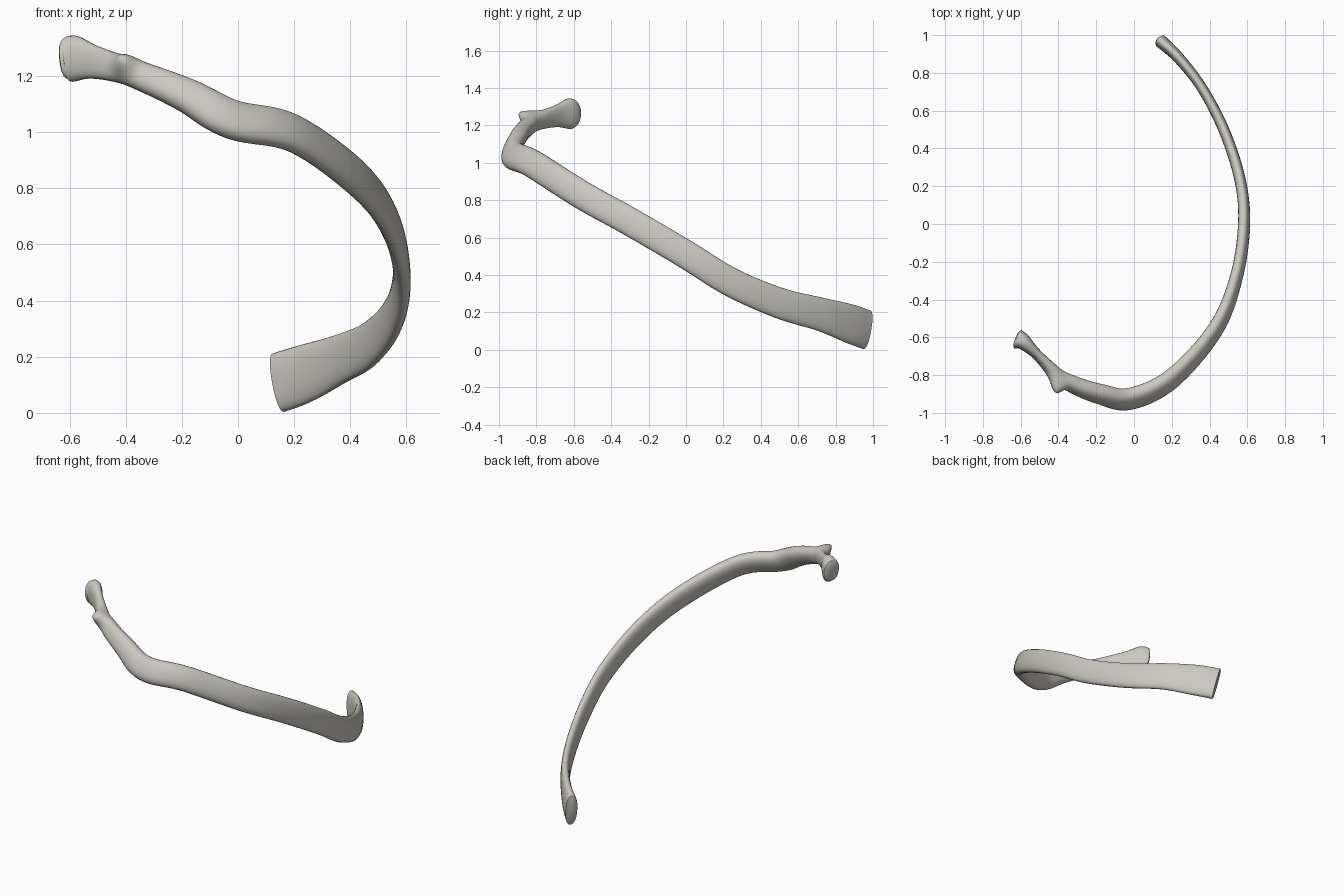
import bpy, bmesh, math
from mathutils import Vector

cube = bpy.data.objects.get("Cube")
if cube:
    bpy.data.objects.remove(cube, do_unlink=True)

# Stations along the bone: x, y, z, height, thickness, inward lean in degrees
STATIONS = [
    (-.615, -.61, 1.26, .14, .105, 0),
    (-.585, -.625, 1.262, .165, .085, 0),
    (-.515, -.69, 1.25, .12, .055, 5),
    (-.42, -.785, 1.225, .1, .07, 15),
    (-.32, -.85, 1.19, .105, .085, 25),
    (-.18, -.9, 1.13, .125, .095, 30),
    (-.02, -.925, 1.045, .15, .095, 30),
    (.2, -.82, .995, .15, .085, 25),
    (.43, -.56, .83, .152, .075, 15),
    (.54, -.29, .68, .152, .065, 8),
    (.583, 0, .51, .152, .062, 5),
    (.56, .24, .362, .155, .06, 0),
    (.475, .5, .25, .165, .058, 0),
    (.36, .72, .19, .18, .055, 0),
    (.24, .875, .14, .21, .06, 0),
    (.145, .965, .108, .215, .07, 0),
]
STEPS = 8
SIDES = 24


def spline(points, steps):
    """Catmull-Rom interpolation of every station value."""
    rows = []
    last = len(points) - 1
    for i in range(last):
        a, b, c, d = (points[min(max(i + k, 0), last)] for k in (-1, 0, 1, 2))
        for s in range(steps):
            t = s / steps
            rows.append([q + t * (r - p) / 2
                         + t * t * (p - 2.5 * q + 2 * r - w / 2)
                         + t ** 3 * (1.5 * (q - r) + (w - p) / 2)
                         for p, q, r, w in zip(a, b, c, d)])
    rows.append(list(points[-1]))
    return rows


def squash(v, power):
    return math.copysign(abs(v) ** power, v)


# Lofted shaft with neck and head
rows = spline(STATIONS, STEPS)
bm = bmesh.new()
rings = []
for i, row in enumerate(rows):
    before = rows[max(i - 1, 0)]
    after = rows[min(i + 1, len(rows) - 1)]
    tangent = (Vector(after[:3]) - Vector(before[:3])).normalized()
    level = Vector((0, 0, 1))
    level = (level - tangent * level.dot(tangent)).normalized()
    inward = level.cross(tangent)
    lean = math.radians(row[5])
    up = level * math.cos(lean) + inward * math.sin(lean)
    side = up.cross(tangent)
    ring = []
    for k in range(SIDES):
        a = math.tau * k / SIDES
        ring.append(bm.verts.new(
            Vector(row[:3])
            + up * squash(math.sin(a), .85) * row[3] / 2
            + side * squash(math.cos(a), .85) * row[4] / 2))
    rings.append(ring)

for r, s in zip(rings, rings[1:]):
    for k in range(SIDES):
        n = (k + 1) % SIDES
        bm.faces.new((r[k], r[n], s[n], s[k]))


# End caps with a small rounded rim
def cap(ring, rim):
    face = bm.faces.new(ring)
    bmesh.ops.recalc_face_normals(bm, faces=bm.faces[:])
    bmesh.ops.inset_region(bm, faces=[face], thickness=rim, depth=rim * .6)


cap(rings[0], .012)
cap(rings[-1], .006)

# Tubercle: a soft knob swelling from the outer upper side of the neck
knob = Vector((-.405, -.835, 1.245))
push = Vector((-.012, -.06, .022))
for v in bm.verts:
    gap = (v.co - knob).length
    v.co += push * math.exp(-(gap / .045) ** 2)

bmesh.ops.recalc_face_normals(bm, faces=bm.faces[:])
mesh = bpy.data.meshes.new("rib_bone")
bm.to_mesh(mesh)
bm.free()
rib = bpy.data.objects.new("rib_bone", mesh)
bpy.context.collection.objects.link(rib)

# Bone colour
bone = bpy.data.materials.new("bone_grey")
bone.use_nodes = True
color = (.6, .58, .53, 1)
bone.diffuse_color = color
bone.node_tree.nodes["Principled BSDF"].inputs["Base Color"].default_value = color
mesh.materials.append(bone)

bpy.context.view_layer.objects.active = rib
rib.select_set(True)
bpy.ops.object.shade_smooth_by_angle(angle=math.radians(50))
